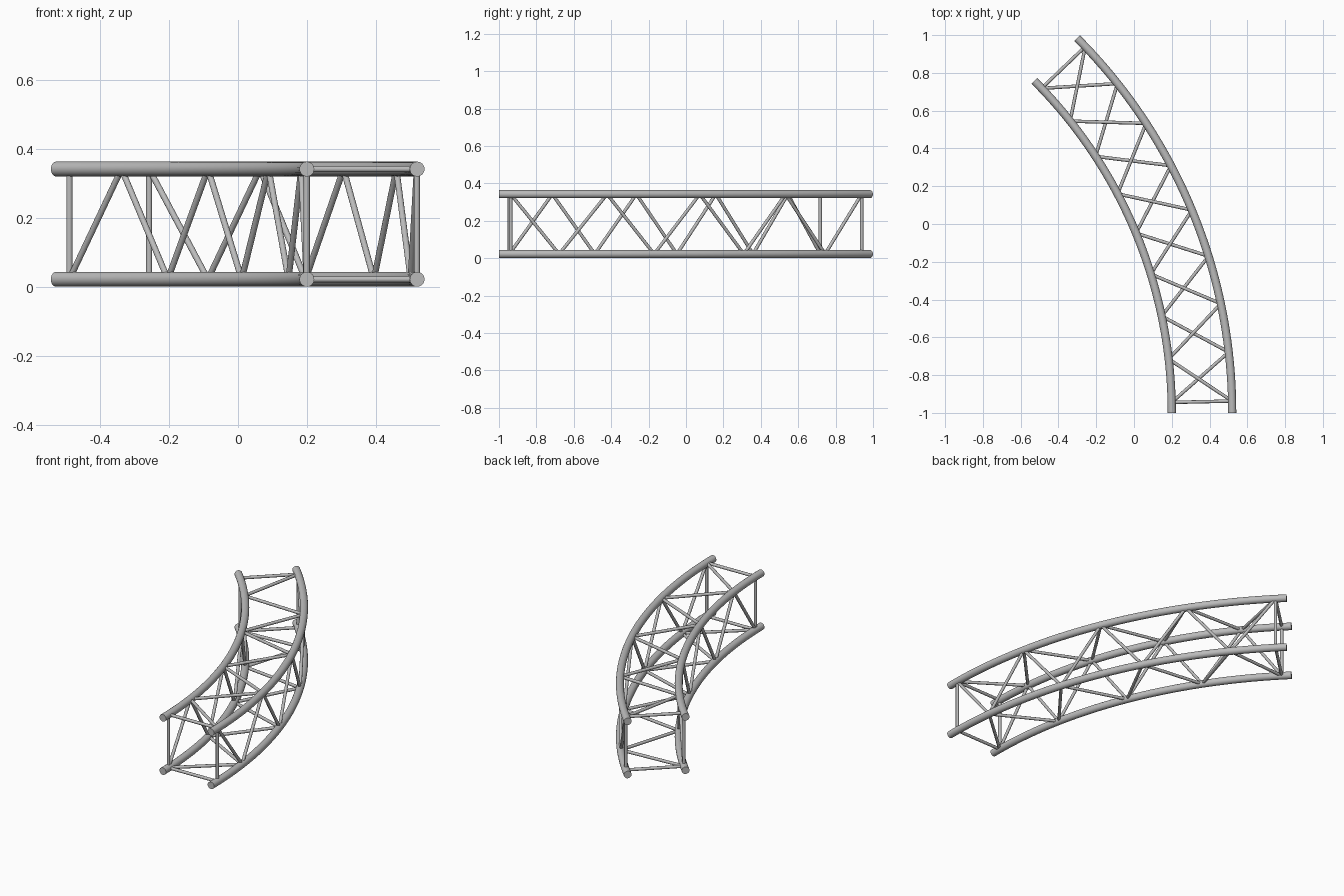
import bpy, bmesh
from math import sin, cos, radians
from mathutils import Vector, Matrix

cube = bpy.data.objects.get("Cube")
if cube:
    bpy.data.objects.remove(cube, do_unlink=True)

# Bend centre, chord radii and heights
CENTRE = Vector((-2.286, -1, 0))
RADII = {"inner": 2.486, "outer": 2.806}
HEIGHTS = {"lower": 0.022, "upper": 0.342}
SWEEP = 45
CHORD_R, BRACE_R = 0.0215, 0.009
BAYS, MARGIN = 8, 1.28

metal = bpy.data.materials.new("grey_metal")
metal.use_nodes = True
metal.diffuse_color = (0.5, 0.5, 0.5, 1)
metal.node_tree.nodes["Principled BSDF"].inputs["Base Color"].default_value = (0.5, 0.5, 0.5, 1)


def finish(bm, name):
    bmesh.ops.recalc_face_normals(bm, faces=bm.faces)
    mesh = bpy.data.meshes.new(name)
    bm.to_mesh(mesh)
    bm.free()
    mesh.materials.append(metal)
    obj = bpy.data.objects.new(name, mesh)
    bpy.context.collection.objects.link(obj)
    bpy.ops.object.select_all(action="DESELECT")
    obj.select_set(True)
    bpy.context.view_layer.objects.active = obj
    bpy.ops.object.shade_smooth_by_angle(angle=radians(40))


def node(side, level, k):
    """Panel point k on a chord axis."""
    a = radians(MARGIN + (SWEEP - 2 * MARGIN) * k / BAYS)
    r = RADII[side]
    return CENTRE + Vector((r * cos(a), r * sin(a), HEIGHTS[level]))


def chord(side, level):
    """Round tube spun about the bend centre, capped at both ends."""
    bm = bmesh.new()
    start = CENTRE + Vector((RADII[side], 0, HEIGHTS[level]))
    place = Matrix.Translation(start) @ Matrix.Rotation(radians(90), 4, "X")
    ring = bmesh.ops.create_circle(bm, segments=24, radius=CHORD_R, matrix=place)
    edges = list({e for v in ring["verts"] for e in v.link_edges})
    bmesh.ops.spin(bm, geom=edges, cent=CENTRE, axis=(0, 0, 1),
                   angle=radians(SWEEP), steps=40, use_duplicate=False)
    rim = [e for e in bm.edges if e.is_boundary]
    bmesh.ops.holes_fill(bm, edges=rim, sides=0)
    finish(bm, f"{level}_{side}_chord")


def braces(name, pairs):
    """Thin round bars between pairs of panel points."""
    bm = bmesh.new()
    for a, b in pairs:
        d = b - a
        turn = d.to_track_quat("Z", "Y").to_matrix().to_4x4()
        bmesh.ops.create_cone(bm, cap_ends=True, segments=12, radius1=BRACE_R,
                              radius2=BRACE_R, depth=d.length,
                              matrix=Matrix.Translation((a + b) / 2) @ turn)
    finish(bm, name)


def zigzag(even, odd):
    """Lacing that alternates between two chords."""
    pts = [node(*(odd if k % 2 else even), k) for k in range(BAYS + 1)]
    return list(zip(pts, pts[1:]))


# Four main chords
for side in RADII:
    for level in HEIGHTS:
        chord(side, level)

# Diagonal lacing on the four faces
IL, IU = ("inner", "lower"), ("inner", "upper")
OL, OU = ("outer", "lower"), ("outer", "upper")
braces("inner_lacing", zigzag(IL, IU))
braces("outer_lacing", zigzag(OU, OL))
braces("upper_lacing", zigzag(OU, IU))
braces("lower_lacing", zigzag(IL, OL))

# Square frame of bars at each end
for name, k in (("front_end_frame", 0), ("back_end_frame", BAYS)):
    corners = [node(*c, k) for c in (IL, IU, OU, OL)]
    braces(name, list(zip(corners, corners[1:] + corners[:1])))
